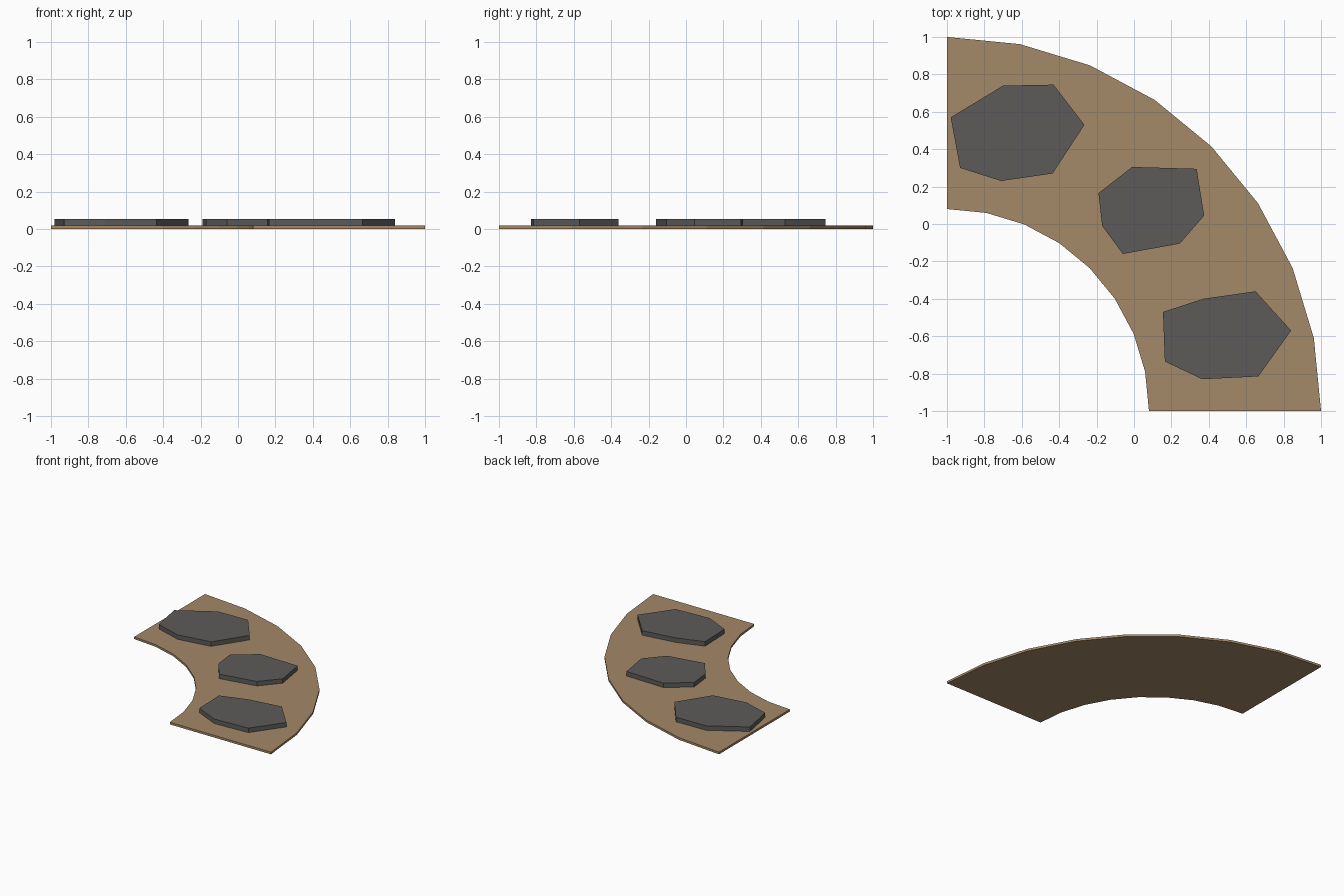
import bpy, bmesh, math

if "Cube" in bpy.data.objects:
    bpy.data.objects.remove(bpy.data.objects["Cube"])


def material(name, rgb):
    m = bpy.data.materials.new(name)
    m.diffuse_color = (*rgb, 1)
    m.use_nodes = True
    m.node_tree.nodes["Principled BSDF"].inputs["Base Color"].default_value = m.diffuse_color
    return m


def prism(name, outline, z0, z1, mat):
    """Flat-sided slab from a counter-clockwise outline."""
    bm = bmesh.new()
    low = [bm.verts.new((x, y, z0)) for x, y in outline]
    top = [bm.verts.new((x, y, z1)) for x, y in outline]
    n = len(outline)
    bm.faces.new(top)
    bm.faces.new(low[::-1])
    for i in range(n):
        j = (i + 1) % n
        bm.faces.new((low[i], low[j], top[j], top[i]))
    bmesh.ops.triangulate(bm, faces=[f for f in bm.faces if len(f.verts) > 8])
    bmesh.ops.recalc_face_normals(bm, faces=bm.faces[:])
    me = bpy.data.meshes.new(name)
    bm.to_mesh(me)
    bm.free()
    me.materials.append(mat)
    ob = bpy.data.objects.new(name, me)
    bpy.context.collection.objects.link(ob)
    return ob


dirt = material("sandy_brown", (0.37, 0.25, 0.138))
stone = material("stone_grey", (0.107, 0.105, 0.102))

# Curved path bed: quarter ring about the corner, eight segments
SEGMENTS = 8


def arc(radius):
    steps = [math.pi / 2 * i / SEGMENTS for i in range(SEGMENTS + 1)]
    return [(-1 + radius * math.cos(a), -1 + radius * math.sin(a)) for a in steps]


prism("path_bed", arc(2.0) + arc(1.08)[::-1], 0, 0.018, dirt)

# Irregular paving stones
outlines = {
    "paving_stone_back": [(-0.98, 0.57), (-0.93, 0.30), (-0.71, 0.23), (-0.435, 0.27),
                          (-0.265, 0.53), (-0.43, 0.745), (-0.70, 0.74)],
    "paving_stone_middle": [(-0.19, 0.165), (-0.17, -0.01), (-0.06, -0.16), (0.245, -0.105),
                            (0.375, 0.045), (0.335, 0.295), (-0.01, 0.305)],
    "paving_stone_front": [(0.155, -0.47), (0.165, -0.735), (0.365, -0.83), (0.665, -0.815),
                           (0.84, -0.57), (0.65, -0.36), (0.37, -0.40)],
}
for name, outline in outlines.items():
    prism(name, outline, 0.006, 0.055, stone)
